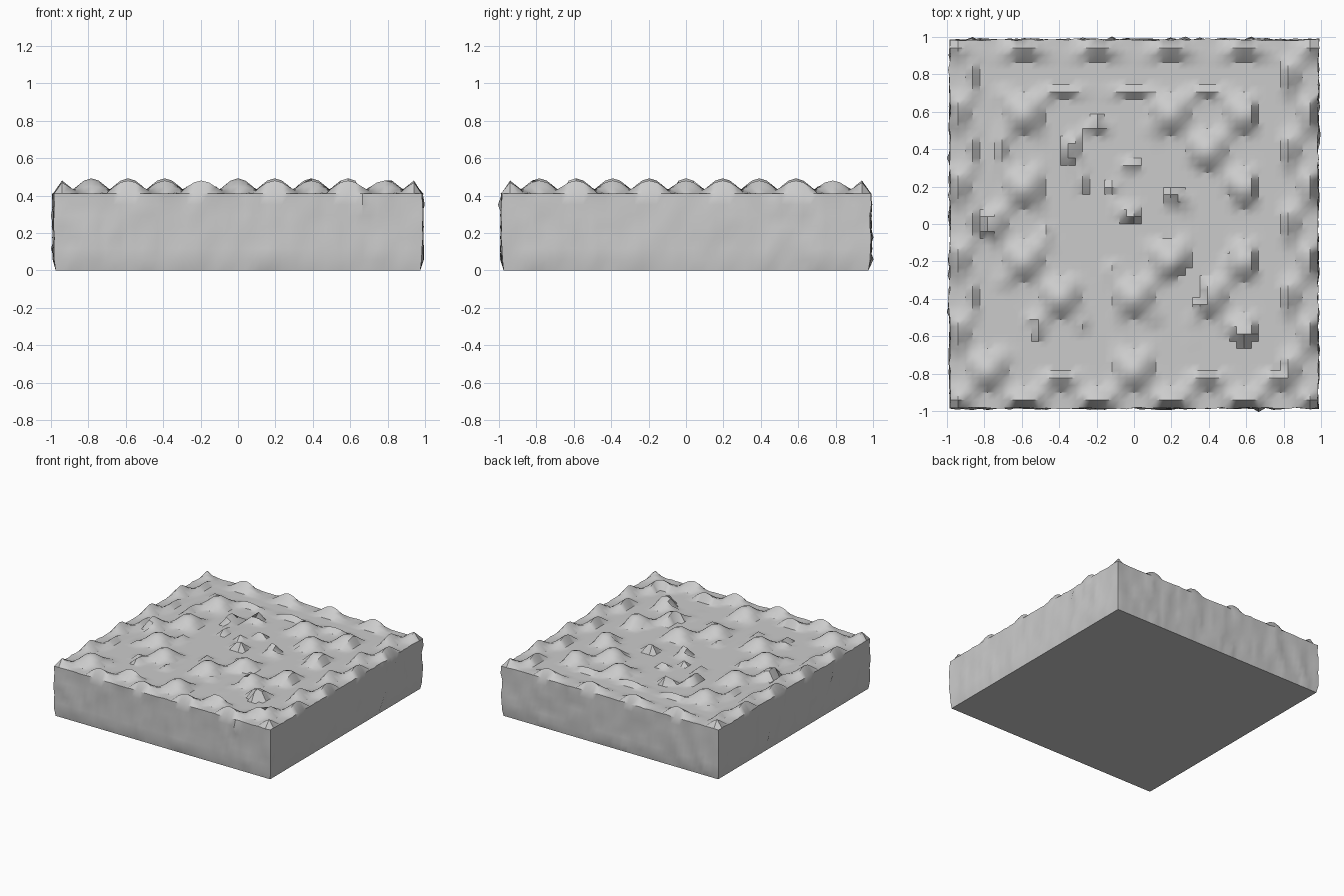
import bpy, bmesh, math, random
from mathutils import Vector, noise

cube = bpy.data.objects.get("Cube")
if cube:
    bpy.data.objects.remove(cube)

random.seed(4)
HALF, CELLS, FLOOR, LAYERS = 0.98, 50, 0.41, 7
WAVE = math.pi * 10 / (2 * HALF) / 2 * 2      # five bumps from centre to rim

# Hill bands raised above the flat paths: start, end, half width
BANDS = [
    ((-0.62, 0.62), (-0.6, 0.1), 0.11), ((-0.52, 0.64), (-0.45, 0.67), 0.06),
    ((-0.68, 0), (-0.58, -0.1), 0.13), ((-0.58, -0.2), (-0.43, -0.42), 0.17),
    ((-0.45, -0.52), (-0.36, -0.5), 0.1),
    ((-0.5, 0.71), (0.6, 0.71), 0.025),
    ((0.2, 0.56), (0.48, 0.56), 0.14), ((0.15, 0.42), (0.15, 0.45), 0.06),
    ((0.42, 0.42), (0.52, 0.3), 0.13), ((0.58, 0.62), (0.58, -0.2), 0.07),
    ((0.5, -0.3), (0.47, -0.47), 0.11), ((0.58, -0.56), (0.58, -0.3), 0.07),
    ((0.33, -0.6), (0.4, -0.42), 0.05),
    ((0.22, 0.13), (0.22, -0.2), 0.06), ((0.14, -0.2), (0.04, -0.46), 0.11),
    ((-0.04, -0.28), (-0.02, -0.5), 0.09), ((0, -0.6), (0, -0.85), 0.11),
    ((-0.32, 0.43), (-0.29, 0.2), 0.045), ((-0.2, 0.5), (-0.18, 0.5), 0.05),
    ((-0.07, 0.2), (-0.03, 0.06), 0.05), ((-0.02, 0.28), (-0.02, 0.3), 0.03),
    ((-0.9, -0.62), (-0.72, -0.8), 0.13), ((-0.7, 0.7), (-0.69, 0.7), 0.03),
]


def in_band(p, band):
    a, b = Vector(band[0]), Vector(band[1])
    d = b - a
    t = max(0, min(1, (p - a).dot(d) / d.length_squared))
    return (p - a - d * t).length < band[2]


def is_hill(p):
    rim = p.x < -0.86 or p.x > 0.8 or p.y > 0.88 or p.y < -0.82
    return rim or any(in_band(p, band) for band in BANDS)


def height(p):
    if max(abs(p.x), abs(p.y)) > HALF - 0.01 or not is_hill(p):
        return FLOOR
    return max(FLOOR, 0.43 + 0.062 * math.cos(WAVE * p.x) * math.cos(WAVE * p.y))


# Bumpy top
bm = bmesh.new()
bmesh.ops.create_grid(bm, x_segments=CELLS, y_segments=CELLS, size=HALF)
for v in bm.verts:
    v.co.z = height(v.co.xy)

# Rough side walls, extruded down in layers and pushed in and out
rim = [e for e in bm.edges if e.is_boundary]
for layer in range(1, LAYERS + 1):
    made = bmesh.ops.extrude_edge_only(bm, edges=rim)["geom"]
    rim = [g for g in made if isinstance(g, bmesh.types.BMEdge)]
    for v in [g for g in made if isinstance(g, bmesh.types.BMVert)]:
        v.co.z = FLOOR * (1 - layer / LAYERS)

for v in bm.verts:
    x, y, z = v.co
    if max(abs(x), abs(y)) < HALF - 0.01:
        continue
    if z < 0.001:
        v.co.xy *= 0.995
        continue
    push = 0.012 * noise.noise(Vector((x * 14, y * 14, z * 5)))
    push += random.uniform(-0.003, 0.005)
    if z < FLOOR - 0.01 and random.random() < 0.06:
        push -= 0.018
    if abs(x) > HALF - 0.01:
        v.co.x += math.copysign(push + 0.003, x)
    if abs(y) > HALF - 0.01:
        v.co.y += math.copysign(push + 0.003, y)

# Flat underside
bmesh.ops.contextual_create(bm, geom=rim)
bmesh.ops.recalc_face_normals(bm, faces=bm.faces)

mesh = bpy.data.meshes.new("terrain_block")
bm.to_mesh(mesh)
bm.free()
block = bpy.data.objects.new("terrain_block", mesh)
bpy.context.collection.objects.link(block)

# Plain grey stone
stone = bpy.data.materials.new("grey_stone")
stone.use_nodes = True
colour = (0.6, 0.6, 0.6, 1)
stone.diffuse_color = colour
stone.node_tree.nodes["Principled BSDF"].inputs["Base Color"].default_value = colour
mesh.materials.append(stone)

bpy.context.view_layer.objects.active = block
block.select_set(True)
bpy.ops.object.shade_smooth_by_angle(angle=math.radians(35))
